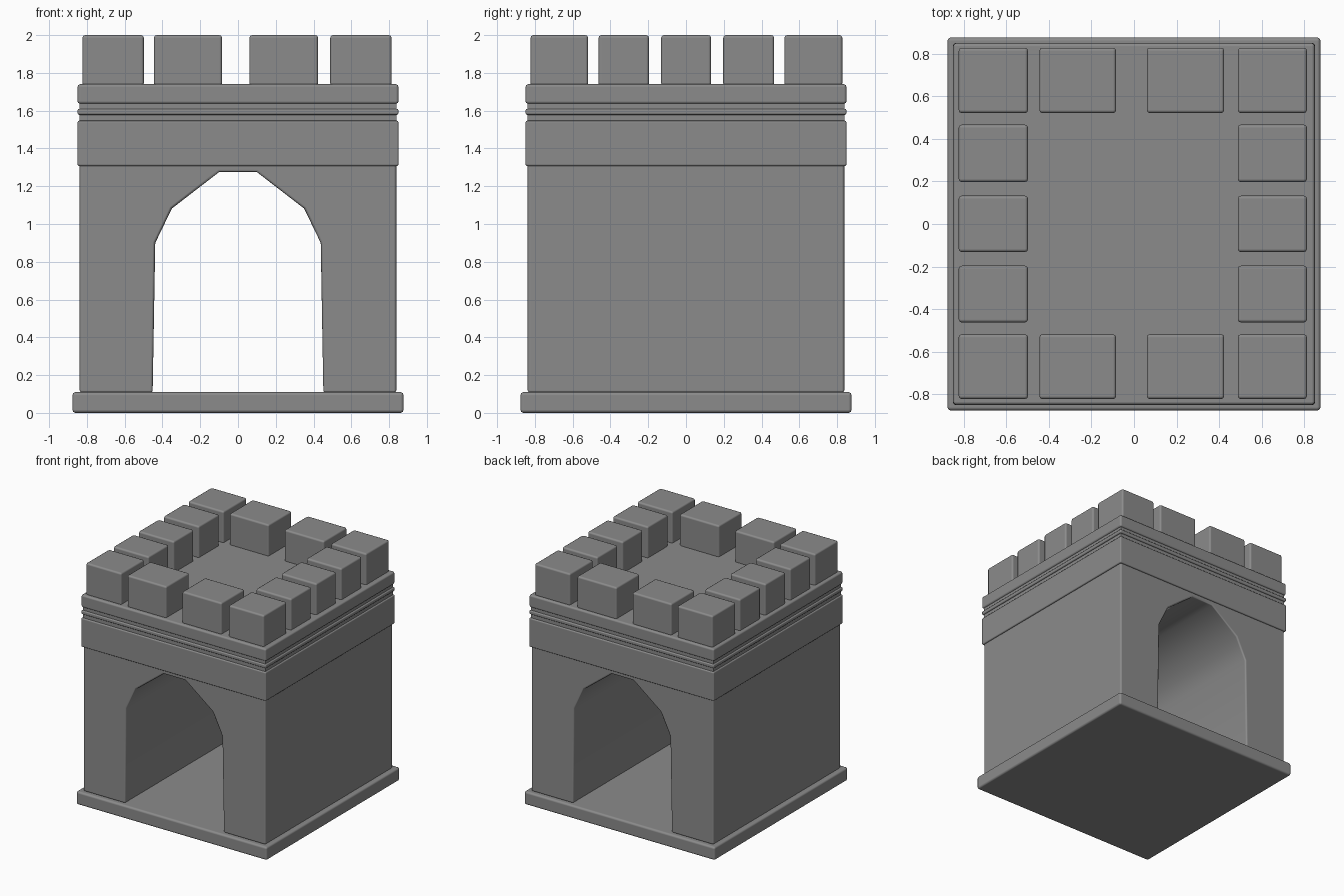
import bpy, bmesh, math

if "Cube" in bpy.data.objects:
    bpy.data.objects.remove(bpy.data.objects["Cube"])

stone = bpy.data.materials.new("dark_stone")
stone.diffuse_color = (0.26, 0.26, 0.26, 1)
stone.use_nodes = True
stone.node_tree.nodes["Principled BSDF"].inputs["Base Color"].default_value = stone.diffuse_color


def finish(bm, name, bevel, segments=2):
    bmesh.ops.recalc_face_normals(bm, faces=bm.faces)
    me = bpy.data.meshes.new(name)
    bm.to_mesh(me)
    bm.free()
    me.materials.append(stone)
    ob = bpy.data.objects.new(name, me)
    bpy.context.collection.objects.link(ob)
    if bevel:
        # Softly shaded bevels with weighted normals keep the big faces flat
        me.shade_smooth()
        m = ob.modifiers.new("bevel", 'BEVEL')
        m.width = bevel
        m.segments = segments
        m.limit_method = 'ANGLE'
        m.angle_limit = math.radians(50)
        m.harden_normals = True
    return ob


def box(name, x0, x1, y0, y1, z0, z1, bevel=0.012):
    bm = bmesh.new()
    bmesh.ops.create_cube(bm, size=1)
    for v in bm.verts:
        v.co = ((x0 + x1) / 2 + v.co.x * (x1 - x0),
                (y0 + y1) / 2 + v.co.y * (y1 - y0),
                (z0 + z1) / 2 + v.co.z * (z1 - z0))
    return finish(bm, name, bevel)


def slab(name, half, z0, z1, bevel=0.012):
    return box(name, -half, half, -half, half, z0, z1, bevel)


# Plinth
slab("base_plinth", 0.877, 0.0, 0.11, 0.017)

# Walls with a faceted arch passage running front to back
half = 0.838
right_arch = [(0.10, 1.275), (0.35, 1.082), (0.438, 0.90), (0.452, 0.105)]
profile = [(-x, z) for x, z in reversed(right_arch)] + right_arch
profile += [(half, 0.105), (half, 1.32), (-half, 1.32), (-half, 0.105)]
bm = bmesh.new()
face = bm.faces.new([bm.verts.new((x, -half, z)) for x, z in profile])
ext = bmesh.ops.extrude_face_region(bm, geom=[face])
for g in ext["geom"]:
    if isinstance(g, bmesh.types.BMVert):
        g.co.y = half
finish(bm, "arched_walls", 0.014)

# Stacked bands under the battlements
slab("lower_band", 0.85, 1.307, 1.547, 0.01)
slab("groove_core", 0.838, 1.53, 1.66, 0)
slab("thin_moulding", 0.85, 1.578, 1.61, 0.01)
slab("roof_slab", 0.85, 1.636, 1.74, 0.015)

# Battlements: four columns at front and back, sides filled in between
columns = [(-0.824, -0.498), (-0.445, -0.084), (0.06, 0.424), (0.488, 0.813)]
rows = [(-0.823, -0.518), (-0.463, -0.196), (-0.132, 0.133),
        (0.197, 0.467), (0.521, 0.828)]
for j, (y0, y1) in enumerate(rows):
    for i, (x0, x1) in enumerate(columns):
        if j in (0, 4) or i in (0, 3):
            box(f"merlon_{j}_{i}", x0, x1, y0, y1, 1.73, 2.0, 0.015)
